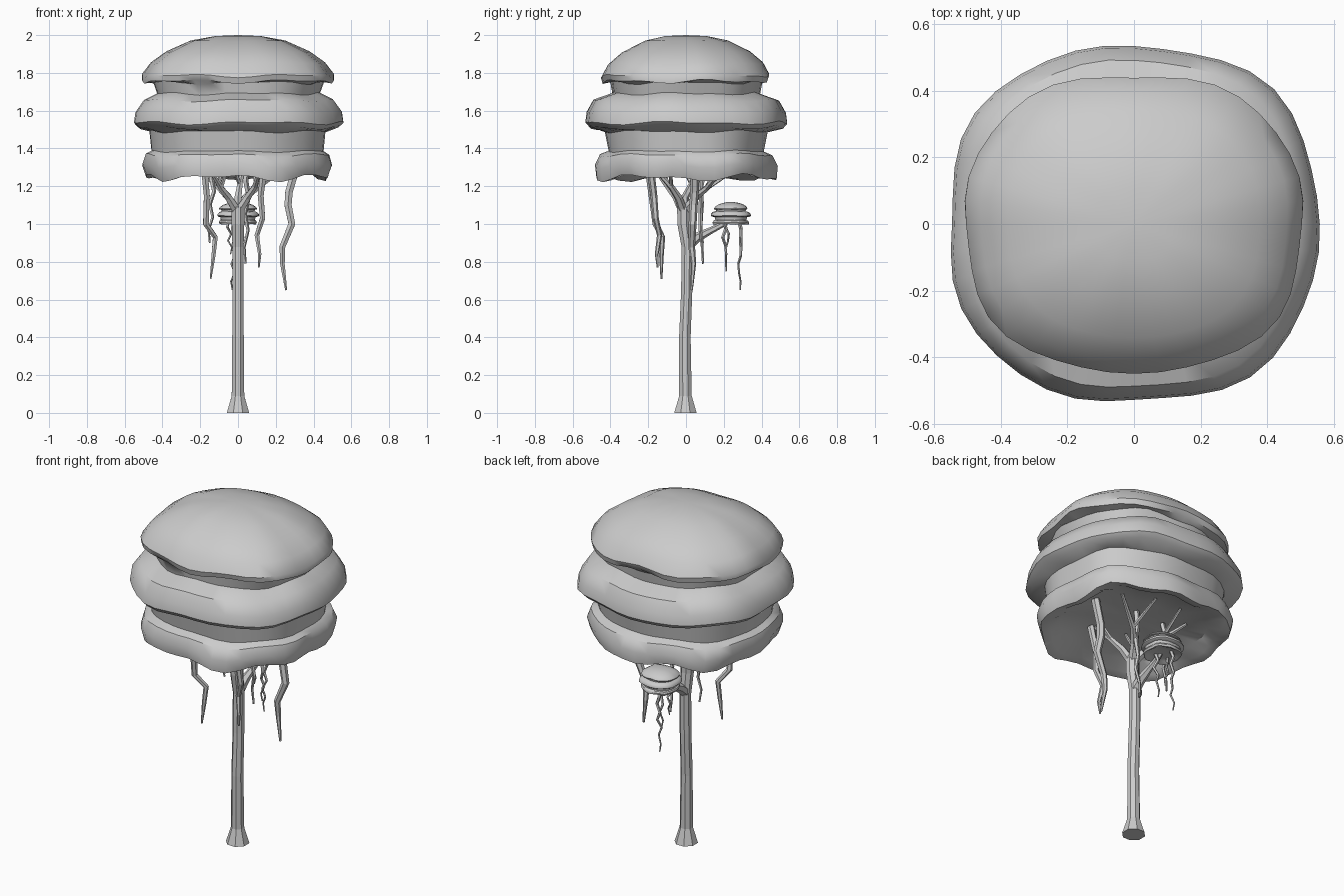
import bpy, bmesh, math, random
from mathutils import Vector

if "Cube" in bpy.data.objects:
    bpy.data.objects.remove(bpy.data.objects["Cube"])
random.seed(4)


def finish(bm, name, smooth=None):
    bmesh.ops.recalc_face_normals(bm, faces=bm.faces)
    me = bpy.data.meshes.new(name)
    bm.to_mesh(me)
    bm.free()
    ob = bpy.data.objects.new(name, me)
    bpy.context.collection.objects.link(ob)
    if smooth:
        bpy.ops.object.select_all(action='DESELECT')
        ob.select_set(True)
        bpy.context.view_layer.objects.active = ob
        bpy.ops.object.shade_smooth_by_angle(angle=math.radians(smooth))
    return ob


def skin(bm, rings):
    n = len(rings[0])
    for a, b in zip(rings, rings[1:]):
        for i in range(n):
            j = (i + 1) % n
            bm.faces.new((a[i], a[j], b[j], b[i]))


def tube(name, pts, radii, sides=6):
    """Faceted limb through the points, one radius per point."""
    bm = bmesh.new()
    pts = [Vector(p) for p in pts]
    rings = []
    for k, p in enumerate(pts):
        t = (pts[min(k + 1, len(pts) - 1)] - pts[max(k - 1, 0)]).normalized()
        u = Vector((0, 1, 0)).cross(t).normalized()
        v = t.cross(u)
        rings.append([bm.verts.new(p + radii[k] * (u * math.cos(a) + v * math.sin(a)))
                      for a in (math.tau * (i + 0.5) / sides for i in range(sides))])
    skin(bm, rings)
    bm.faces.new(rings[0])
    bm.faces.new(rings[-1])
    return finish(bm, name)


def taper(n, r0, r1):
    return [r0 + (r1 - r0) * i / (n - 1) for i in range(n)]


def wobble(name, top, end, r, kinks=6):
    """Hanging vine with small random kinks."""
    a, b = Vector(top), Vector(end)
    pts = [a.lerp(b, i / kinks) + Vector(((-1) ** i * 0.009, random.uniform(-.012, .012), 0))
           * (0 if i in (0, kinks) else 1) for i in range(kinks + 1)]
    tube(name, pts, taper(kinks + 1, r, r * 0.35), 5)


# Canopy profile: half width x, half width y, height, wave size
PROFILE = [(.12, .11, 1.995, 0), (.25, .22, 1.97, .002), (.38, .34, 1.91, .004),
           (.46, .41, 1.85, .006), (.505, .445, 1.785, .01), (.505, .435, 1.755, .012),
           (.45, .40, 1.75, .012), (.43, .39, 1.69, .008), (.50, .49, 1.655, .008),
           (.545, .525, 1.59, .01), (.553, .532, 1.535, .01), (.525, .51, 1.51, .01),
           (.465, .43, 1.49, .008), (.455, .41, 1.385, .006), (.485, .455, 1.365, .010),
           (.50, .48, 1.31, .014), (.475, .47, 1.245, .022), (.43, .42, 1.255, .022),
           (.38, .36, 1.295, .01), (.20, .19, 1.32, 0)]


def canopy(name, centre, sxy, sz, z0, n=40):
    """Three stacked lobes lofted from slightly square rings."""
    bm = bmesh.new()
    rings = []
    for k, (rx, ry, z, w) in enumerate(PROFILE):
        ring = []
        ph = 2.1 * (k // 6)
        for i in range(n):
            a = math.tau * i / n
            c, s = math.cos(a), math.sin(a)
            f = (abs(c) ** 2.45 + abs(s) ** 2.45) ** (-1 / 2.45)
            f *= 1 + 1.2 * w * math.sin(7 * a + ph)
            dz = w * (0.6 * math.sin(5 * a + ph) + 0.5 * math.sin(9 * a + 2 * ph))
            ring.append(bm.verts.new((centre[0] + rx * c * f * sxy,
                                      centre[1] + ry * s * f * sxy,
                                      z0 + (z + dz - 1.22) * sz)))
        rings.append(ring)
    skin(bm, rings)
    for ring, z in ((rings[0], 2.0), (rings[-1], 1.325)):
        tip = bm.verts.new((centre[0], centre[1], z0 + (z - 1.22) * sz))
        for i in range(n):
            bm.faces.new((ring[i], ring[(i + 1) % n], tip))
    return finish(bm, name, 40)


canopy("main_canopy", (0, 0), 1.0, 1.0, 1.22)
canopy("small_canopy", (0, .237), .2, .155, .995, 24)

# Trunk with flared foot
tube("trunk", [(0, -.003, 0), (0, -.003, .09), (0, -.006, .4), (0, .004, .65),
               (0, .006, .88), (0, -.012, 1.0), (0, -.012, 1.09)],
     [.064, .036, .033, .032, .032, .036, .038], 8)

# Side limb carrying the small canopy
tube("side_limb", [(0, .0, .88), (0, .06, .93), (0, .13, .965), (0, .2, 1.0), (0, .24, 1.03)],
     [.03, .026, .018, .014, .01])

# Crown branches: elbow, fork, tips
BRANCHES = [((-.05, -.05, 1.14), (-.09, -.09, 1.19), (-.16, -.18, 1.31), (-.05, -.13, 1.31)),
            ((.05, -.04, 1.14), (.09, -.08, 1.2), (.12, -.18, 1.31), (.2, -.08, 1.31)),
            ((.04, .05, 1.14), (.1, .11, 1.19), (.25, .2, 1.3), (.08, .28, 1.3)),
            ((-.05, .05, 1.14), (-.1, .11, 1.19), (-.22, .17, 1.3), (-.09, .28, 1.3)),
            ((0, -.005, 1.14), (.01, .03, 1.21), (.03, .07, 1.32), (-.03, -.03, 1.32))]
for i, (elbow, fork, tip_a, tip_b) in enumerate(BRANCHES):
    tube(f"branch_{i}", [(0, -.012, 1.06), elbow, fork, tip_a], [.026, .021, .016, .009])
    tube(f"twig_{i}", [elbow, fork, tip_b], [.014, .012, .007], 5)

# Large hanging vines
tube("vine_right", [(.31, .05, 1.31), (.27, .045, 1.17), (.265, .04, 1.1), (.285, .035, 1.0),
                    (.235, .03, .88), (.235, .04, .79), (.255, .03, .65)],
     [.024, .023, .022, .021, .018, .014, .006])
tube("vine_left", [(-.18, -.2, 1.31), (-.165, -.18, 1.15), (-.17, -.16, 1.0),
                   (-.12, -.125, .93), (-.13, -.13, .83), (-.145, -.13, .71)],
     [.02, .018, .017, .015, .012, .005])
tube("vine_front", [(.14, -.19, 1.31), (.12, -.17, 1.15), (.13, -.16, 1.03),
                    (.1, -.14, .94), (.115, -.155, .84), (.11, -.15, .77)],
     [.02, .018, .016, .014, .01, .005])

# Thin hanging vines
wobble("vine_back", (.05, .08, 1.32), (.04, .09, .79), .017)
wobble("vine_back_left", (-.13, .08, 1.31), (-.15, .09, .9), .015)
wobble("small_vine_a", (-.02, .28, 1.02), (-.03, .287, .65), .011, 8)
wobble("small_vine_b", (.02, .2, 1.02), (.01, .213, .75), .011)
wobble("small_vine_c", (-.05, .22, 1.02), (-.04, .21, .84), .009, 5)
